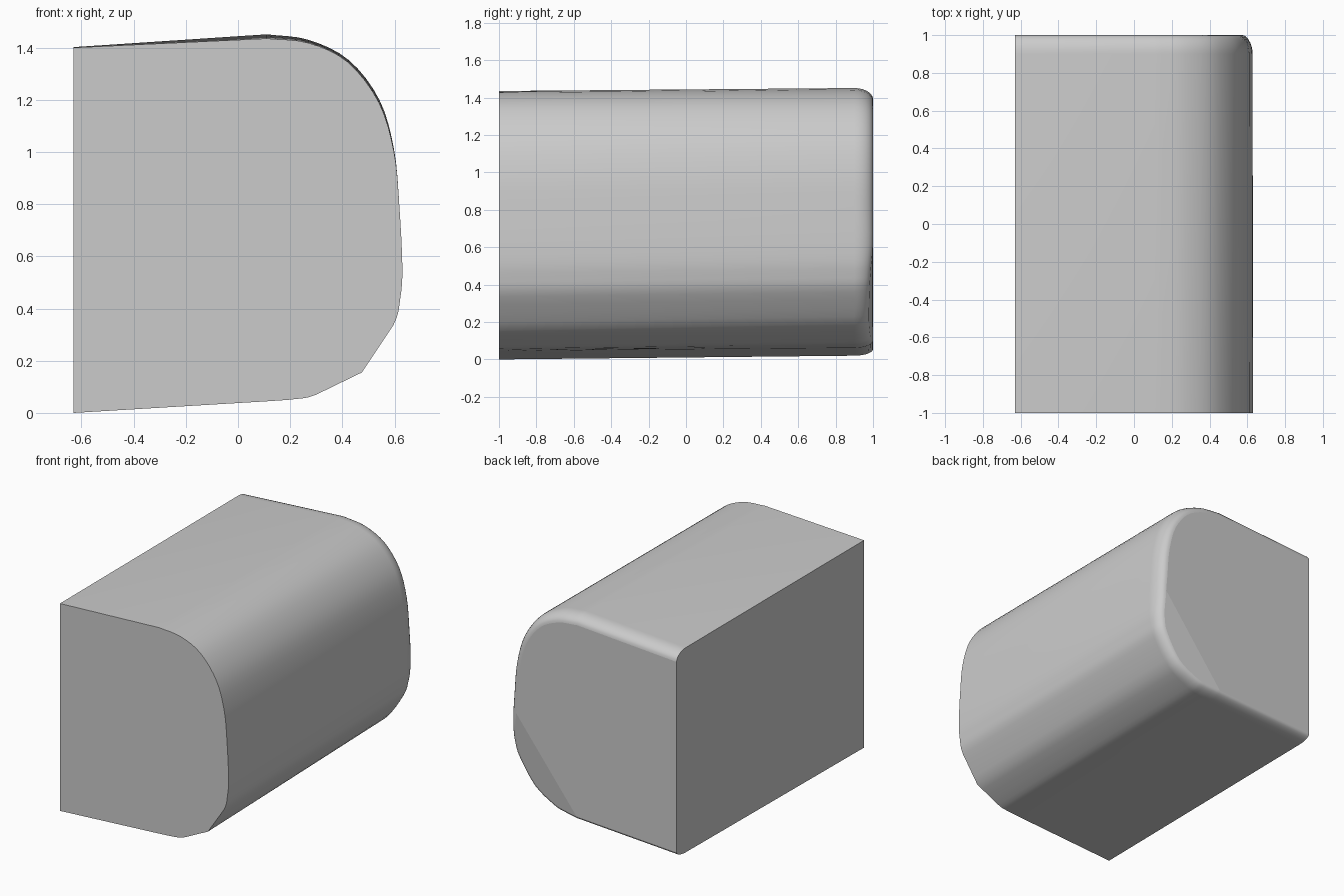
import bpy, bmesh, math
from mathutils import Vector

if "Cube" in bpy.data.objects:
    bpy.data.objects.remove(bpy.data.objects["Cube"])

LEFT = -0.63
# Cross-sections (x, z), from lower left round to upper left
FRONT = [(LEFT, 0), (0.12, 0.045), (0.22, 0.053), (0.30, 0.07), (0.475, 0.155),
         (0.595, 0.335), (0.622, 0.44), (0.63, 0.56), (0.618, 0.8), (0.598, 1.0),
         (0.54, 1.19), (0.42, 1.345), (0.27, 1.418), (0.11, 1.435), (LEFT, 1.4)]
BACK = [(LEFT, 0.02), (0.12, 0.062), (0.22, 0.075), (0.31, 0.098), (0.465, 0.19),
        (0.585, 0.36), (0.618, 0.46), (0.628, 0.57), (0.618, 0.8), (0.598, 1.01),
        (0.542, 1.20), (0.425, 1.352), (0.27, 1.43), (0.11, 1.451), (LEFT, 1.402)]


def smooth(points, steps, sharp):
    """Spline through the curved points; the straight ends and sharp spans stay linear."""
    p = [Vector(q) for q in points]
    out = [p[0]]
    for i in range(1, len(p) - 2):
        a, b = p[i], p[i + 1]
        ta = (b - p[i - 1]) / 2 if i > 1 else (b - a)
        tb = (p[i + 2] - a) / 2 if i < len(p) - 3 else (b - a)
        for k in range(steps):
            t = k / steps
            if i in sharp:
                out.append(a.lerp(b, t))
            else:
                out.append((2*t**3 - 3*t*t + 1) * a + (t**3 - 2*t*t + t) * ta
                           + (3*t*t - 2*t**3) * b + (t**3 - t*t) * tb)
    return out + [p[-2], p[-1]]


def inset(points, amount):
    """Move the outline inward, keeping both ends on the flat left side."""
    out = []
    for i, p in enumerate(points):
        if i in (0, len(points) - 1):
            n = Vector((0, 1 if i == 0 else -1))
        else:
            d = (points[i + 1] - points[i - 1]).normalized()
            n = Vector((-d.y, d.x))
        size = 0.035 + 0.025 * min(1, max(0, p.y) / 0.8)
        out.append(p + n * size * amount)
    return out


front = smooth(FRONT, 4, {3, 4})
back = smooth(BACK, 4, set())
bm = bmesh.new()

# Straight body rings, then the rounded back rim
rings = [[bm.verts.new((p.x, -1, p.y)) for p in front]]
RIM, STEPS = 0.1, 7
start = Vector((0.08, 0.06))
along = Vector((0.52, 0.58)).normalized()
for k in range(STEPS + 1):
    a = math.pi / 2 * k / STEPS
    y = 1 - RIM + RIM * math.sin(a)
    ring = []
    for p in inset(back, 1 - math.cos(a)):
        d = p - start
        beyond = max(0, d.x * along.y - d.y * along.x)
        ring.append(bm.verts.new((p.x, y - 0.14 * beyond * math.sin(a), p.y)))
    rings.append(ring)

for r, s in zip(rings, rings[1:]):
    for i in range(len(r) - 1):
        bm.faces.new((r[i], r[i + 1], s[i + 1], s[i]))

# Front end and flat left side
bm.faces.new(rings[0])
bm.faces.new([r[0] for r in rings] + [r[-1] for r in reversed(rings)])

# Back end, split into the main plane and the slightly tilted lower corner
end = rings[-1]
lo = 1
hi = next(i for i, v in enumerate(end) if v.co.z > 0.62)
bm.faces.new(end[:lo + 1] + end[hi:])
bm.faces.new(end[lo:hi + 1])
bmesh.ops.recalc_face_normals(bm, faces=bm.faces)

mesh = bpy.data.meshes.new("rounded_block")
bm.to_mesh(mesh)
bm.free()
block = bpy.data.objects.new("rounded_block", mesh)
bpy.context.collection.objects.link(block)
bpy.context.view_layer.objects.active = block
block.select_set(True)
bpy.ops.object.shade_smooth_by_angle(angle=math.radians(30))

# Keep the large end faces flat
for f in mesh.polygons:
    if len(f.vertices) > 4:
        f.use_smooth = False
